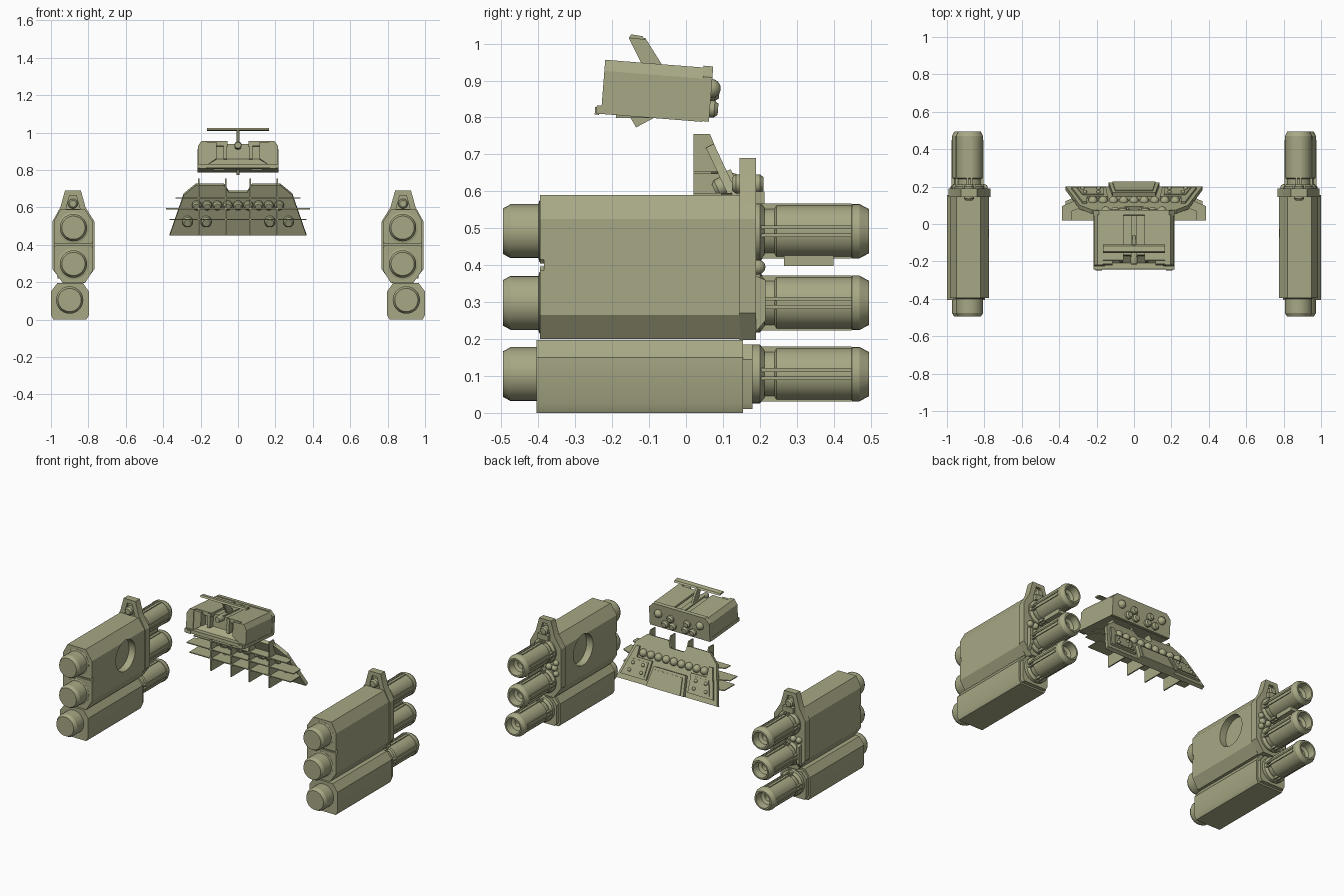
import bpy, bmesh, math
from mathutils import Matrix, Vector

cube = bpy.data.objects.get("Cube")
if cube:
    bpy.data.objects.remove(cube, do_unlink=True)

mat = bpy.data.materials.new("khaki_armour")
mat.use_nodes = True
KHAKI = (0.39, 0.39, 0.235, 1)
mat.diffuse_color = KHAKI
mat.node_tree.nodes["Principled BSDF"].inputs["Base Color"].default_value = KHAKI
parts = []


def finish(name, bm, mirror=False, matrix=None):
    bmesh.ops.recalc_face_normals(bm, faces=bm.faces)
    me = bpy.data.meshes.new(name)
    bm.to_mesh(me)
    bm.free()
    me.materials.append(mat)
    ob = bpy.data.objects.new(name, me)
    bpy.context.collection.objects.link(ob)
    if matrix:
        ob.matrix_world = matrix
    if mirror:
        me.transform(ob.matrix_basis)
        ob.matrix_world = Matrix()
        ob.modifiers.new("Mirror", 'MIRROR').use_mirror_merge = False
    parts.append(ob)
    return ob


def prism(name, pts, lo, hi, axis="y", **kw):
    """Extrude a 2D outline along one axis."""
    place = {"x": lambda a, b, d: (d, a, b), "y": lambda a, b, d: (a, d, b),
             "z": lambda a, b, d: (a, b, d)}[axis]
    bm = bmesh.new()
    ends = [[bm.verts.new(place(a, b, d)) for a, b in pts] for d in (lo, hi)]
    for loop in ends:
        bm.faces.new(loop)
    for i in range(len(pts)):
        j = (i + 1) % len(pts)
        bm.faces.new((ends[0][i], ends[0][j], ends[1][j], ends[1][i]))
    return finish(name, bm, **kw)


def box(name, x0, x1, y0, y1, z0, z1, **kw):
    return prism(name, [(x0, z0), (x1, z0), (x1, z1), (x0, z1)], y0, y1, **kw)


def lathe(name, profile, x, z, y=0, n=28, **kw):
    """Spin (y, radius) pairs about an axis running front to back."""
    bm = bmesh.new()
    vs = [bm.verts.new((x, y + d, z + r)) for d, r in profile]
    edges = [bm.edges.new(p) for p in zip(vs, vs[1:])]
    bmesh.ops.spin(bm, geom=vs + edges, cent=(x, 0, z), axis=(0, 1, 0),
                   angle=math.tau, steps=n)
    bmesh.ops.remove_doubles(bm, verts=bm.verts, dist=0.0001)
    return finish(name, bm, **kw)


def dome(name, x, y, z, r, **kw):
    arc = [(r * math.sin(a), r * math.cos(a)) for a in [math.pi / 2 * i / 5 for i in range(5)]]
    return lathe(name, [(-r, 0), (-r, r)] + arc + [(r, 0)], x, z, y, n=16, **kw)


def cut(ob, cutter):
    mod = ob.modifiers.new("Cut", 'BOOLEAN')
    mod.operation, mod.object, mod.solver = 'DIFFERENCE', cutter, 'EXACT'
    bpy.context.view_layer.objects.active = ob
    bpy.ops.object.modifier_move_to_index(modifier="Cut", index=0)
    bpy.ops.object.modifier_apply(modifier="Cut")
    parts.remove(cutter)
    bpy.data.objects.remove(cutter, do_unlink=True)


# ---- launcher pods, one each side ----
M = dict(mirror=True)
shell = [(.815, .2), (.94, .2), (.985, .265), (.985, .525), (.95, .59), (.82, .59),
         (.775, .525), (.775, .265)]
body = prism("upper_pod", shell, -.385, .147, **M)
recess = lathe("recess_cutter", [(-.045, 0), (-.045, .1), (.045, .1), (.045, 0)], 0, 0, n=32)
recess.matrix_world = Matrix.Translation((.775, -.05, .43)) @ Matrix.Rotation(math.pi / 2, 4, 'Z')
bpy.context.view_layer.update()
cut(body, recess)
prism("pod_face_bottom", [(.815, .2), (.94, .2), (.985, .265), (.985, .385), (.975, .396),
                          (.785, .396), (.775, .385), (.775, .265)], -.396, -.385, **M)
prism("pod_face_top", [(.785, .405), (.975, .405), (.985, .416), (.985, .525), (.95, .59),
                       (.82, .59), (.775, .525), (.775, .416)], -.396, -.385, **M)
prism("lower_pod", [(.81, 0), (.988, 0), (1, .025), (1, .15), (.965, .197), (.83, .197),
                    (.797, .15), (.797, .025)], -.405, .155, **M)
prism("lower_pod_collar", [(.82, .01), (.98, .01), (.99, .03), (.99, .145), (.96, .185),
                           (.84, .185), (.807, .145), (.807, .03)], .155, .18, **M)

# Rear bracket with its mounting lug
lug = prism("rear_bracket", [(.82, .197), (.935, .197), (.992, .27), (.992, .525), (.95, .6),
                             (.925, .69), (.84, .69), (.815, .6), (.768, .525), (.768, .27)],
            .145, .19, **M)
for y0, y1 in ((.1, .16), (.175, .25)):
    cut(lug, prism("lug_cutter", [(.845, .592), (.92, .592), (.9, .665), (.865, .665)], y0, y1))
lathe("lug_pin", [(.125, 0), (.125, .018), (.135, .026), (.2, .026), (.21, .018), (.21, 0)],
      .8825, .62, **M)
box("lug_clamp", .845, .92, .185, .212, .565, .6, **M)

# Missile tubes, nose at the front and open muzzle at the rear
for x, z, tag in ((.88, .492, "top"), (.88, .298, "middle"), (.9, .105, "bottom")):
    lathe("nose_" + tag, [(-.38, .083), (-.397, .083), (-.4, .073), (-.475, .073),
                          (-.495, .062), (-.495, 0)], x, z, **M)
    lathe("tube_" + tag, [(.14, .062), (.24, .062), (.245, .071), (.448, .071), (.45, .0735),
                          (.47, .0735), (.495, .06), (.495, .05), (.45, .044), (.44, .025),
                          (.41, .025), (.41, 0)], x, z, **M)
    lathe("tube_seat_" + tag, [(.15, .08), (.2, .08), (.212, .066), (.212, .05)], x, z, **M)
    # Rails along the tube
    for k in range(4):
        a = math.pi / 2 * k
        for off in (-.011, .011):
            rot = Matrix.Translation((x, 0, z)) @ Matrix.Rotation(a, 4, 'Y')
            box("tube_rail_" + tag, .055, .0745, .19, .448, off - .005, off + .005,
                mirror=True, matrix=rot)
box("tube_battery", .855, .905, .265, .4, .398, .432, **M)
for x in (.81, .85, .91, .95):
    dome("bracket_bolt", x, .195, .395, .02, **M)
for z in (.36, .43):
    dome("bracket_bolt", .8, .195, z, .018, **M)
prism("bracket_strut", [(.19, .37), (.215, .36), (.215, .25), (.19, .22)], .945, .965,
      axis="x", **M)

# ---- leaning rear plate with its grid of fins ----
lean = Matrix.Translation((0, .19, .455)) @ Matrix.Rotation(math.radians(25), 4, 'X')
half = [(.365, 0), (.29, .238), (.225, .296), (.075, .296), (.05, .255)]
prism("back_plate", half + [(-x, z) for x, z in reversed(half)], -.012, .012, matrix=lean)
prism("plate_block", [(-.135, 0), (.135, 0), (.115, .125), (-.115, .125)], .01, .035, matrix=lean)
prism("plate_block_panel", [(-.115, 0), (.115, 0), (.1, .108), (-.1, .108)], .03, .041, matrix=lean)
for s in (-1, 1):
    prism("side_panel", [(s * .15, .03), (s * .335, .03), (s * .275, .215), (s * .25, .215),
                         (s * .25, .15), (s * .14, .15)], .01, .024, matrix=lean)
    prism("side_panel_inset", [(s * .165, .045), (s * .305, .045), (s * .275, .135),
                               (s * .16, .135)], .02, .03, matrix=lean)
    for x, z in ((.19, .065), (.19, .112), (.275, .065), (.262, .112)):
        dome("panel_bolt", s * x, .03, z, .011, matrix=lean)
    for x in (.17, .27):
        lathe("front_port", [(-.045, 0), (-.045, .02), (-.035, .028), (0, .028)],
              s * x, .088, matrix=lean)
for i in range(9):
    x = (i - 4) * .055
    dome("plate_stud", x, .012, .182, .025, matrix=lean)
    lathe("front_stud", [(-.04, 0), (-.04, .017), (-.03, .025), (0, .025)], x, .182, matrix=lean)
for x in (-.21, -.065, .065, .21):
    prism("upright_fin", [(.02, .455), (.19, .455), (.065, .755), (.02, .755)],
          x - .004, x + .004, axis="x")
for z, w in ((.65, .335), (.593, .385), (.535, .365)):
    back = .19 - (z - .455) * .466
    prism("shelf_fin", [(-w, .02), (w, .02), (w, back - .03), (w - .07, back),
                        (.07 - w, back), (-w, back - .03)], z - .003, z + .003, axis="z")

# ---- upper sensor box, nose tipped up ----
tilt = Matrix.Translation((0, -.08, .87)) @ Matrix.Rotation(math.radians(-4.5), 4, 'X')


def tilted_box(name, *dims):
    return box(name, *dims, matrix=tilt)


def octo(w, z0, z1, c):
    return [(-w, z0), (w, z0), (w, z1 - c), (w - c, z1), (c - w, z1), (-w, z1 - c)]


prism("sensor_core", octo(.19, -.06, .062, .02), -.09, .125, matrix=tilt)
prism("sensor_rear_rim", octo(.217, -.07, .08, .03), .122, .148, matrix=tilt)
tilted_box("sensor_floor", -.217, .217, -.158, .13, -.072, -.05)
for s in (-1, 1):
    # Side cheeks, roof panels and the sloped front recess
    prism("sensor_cheek", [(s * .165, -.06), (s * .215, -.06), (s * .215, .045),
                           (s * .195, .075), (s * .165, .075)], -.145, .125, matrix=tilt)
    tilted_box("roof_panel", *sorted((s * .055, s * .17)), -.12, .125, .05, .075)
    prism("front_jamb", [(s * .17, -.05), (s * .16, -.05), (s * .115, -.02), (s * .115, .07),
                         (s * .17, .07)], -.14, -.08, matrix=tilt)
    tilted_box("front_divider", *sorted((s * .06, s * .078)), -.125, -.08, -.02, .07)
    tilted_box("floor_foot", *sorted((s * .17, s * .205)), -.162, -.15, -.075, -.055)
    dome("rear_lens", s * .15, .147, .02, .026, matrix=tilt)
    for x, z in ((.045, -.035), (.1, -.035), (.06, .01)):
        lathe("rear_nozzle", [(.14, .023), (.16, .023), (.17, .015), (.17, 0)],
              s * x, z, matrix=tilt)
prism("front_sill", [(-.13, -.055), (-.08, -.055), (-.08, -.01)], -.16, .16,
      axis="x", matrix=tilt)
lathe("front_eye", [(-.14, 0), (-.14, .016), (-.13, .02), (-.08, .02)], 0, .052, matrix=tilt)
tilted_box("roof_spine", -.016, .016, -.1, .12, .055, .07)

# Mast, crossbar and keel
prism("mast", [(-.155, 1.015), (-.11, 1.015), (-.06, .935), (-.115, .935)], -.007, .007, axis="x")
prism("mast_crossbar", [(-.155, 1.015), (-.148, 1.025), (-.118, 1.02), (-.11, 1.01)],
      -.165, .165, axis="x")
prism("keel", [(-.16, .815), (-.135, .773), (-.07, .808)], -.007, .007, axis="x")
for s in (-1, 1):
    box("belly_skid", s * .1 - .03, s * .1 + .03, -.19, -.1, .798, .82)

# Smooth shading on round parts, crisp edges elsewhere
bpy.ops.object.select_all(action='DESELECT')
for ob in parts:
    ob.select_set(True)
bpy.context.view_layer.objects.active = parts[0]
bpy.ops.object.shade_smooth_by_angle(angle=math.radians(28))
